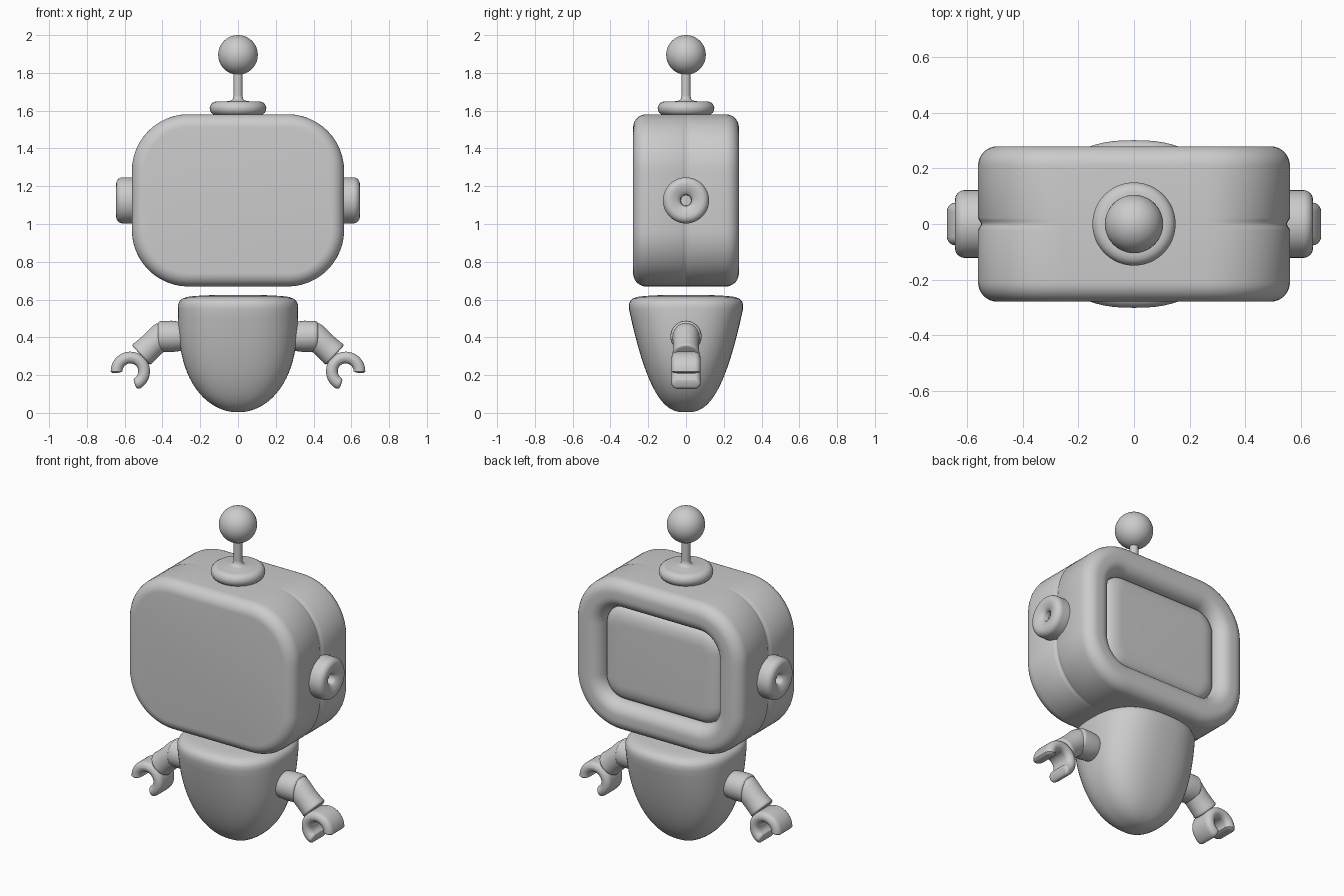
import bpy, bmesh
from math import sin, cos, pi, radians
from mathutils import Vector

if "Cube" in bpy.data.objects:
    bpy.data.objects.remove(bpy.data.objects["Cube"])


def loft(name, loops):
    """Skin a list of equal-length point loops and cap both ends."""
    bm = bmesh.new()
    rings = [[bm.verts.new(p) for p in loop] for loop in loops]
    n = len(rings[0])
    for a, b in zip(rings, rings[1:]):
        for i in range(n):
            j = (i + 1) % n
            bm.faces.new((a[i], a[j], b[j], b[i]))
    bm.faces.new(rings[0])
    bm.faces.new(rings[-1])
    bmesh.ops.recalc_face_normals(bm, faces=bm.faces)
    mesh = bpy.data.meshes.new(name)
    bm.to_mesh(mesh)
    bm.free()
    obj = bpy.data.objects.new(name, mesh)
    bpy.context.collection.objects.link(obj)
    return obj


def lathe(name, origin, axis, profile, n=48):
    """Revolve (radius, distance) pairs around an axis."""
    axis, origin = Vector(axis).normalized(), Vector(origin)
    u = axis.cross(Vector((0, 1, 0))).normalized()
    v = axis.cross(u)
    return loft(name, [[origin + axis * d + (u * cos(2 * pi * i / n) + v * sin(2 * pi * i / n)) * max(r, 0.001)
                        for i in range(n)] for r, d in profile])


def rounded_rect(hw, hh, r, n=12):
    pts = []
    for k, (sx, sy) in enumerate(((1, 1), (-1, 1), (-1, -1), (1, -1))):
        for i in range(n + 1):
            a = pi / 2 * (k + i / n)
            pts.append((sx * (hw - r) + r * cos(a), sy * (hh - r) + r * sin(a)))
    return pts


def arc(cx, cy, rx, ry, a0, a1, n=8):
    return [(cx + rx * cos(radians(a0 + (a1 - a0) * i / n)),
             cy + ry * sin(radians(a0 + (a1 - a0) * i / n))) for i in range(n + 1)]


# Head: (inset, y) section from the flat front, past the side seam,
# over the rolled rim at the back and up onto the recessed screen
section = arc(0.07, -0.21, 0.07, 0.07, 270, 180)
section += [(0, y) for y in (-0.022, -0.012, -0.004, 0.004, 0.012, 0.022)]
section += arc(0.07, 0.21, 0.07, 0.07, 180, 90)
section += arc(0.10, 0.20, 0.075, 0.08, 90, 0)
section += arc(0.27, 0.20, 0.093, 0.045, 180, 90)


def head_loop(inset, y):
    pts = []
    for x, z in rounded_rect(0.562 - inset, 0.456 - inset, max(0.30 - inset, 0.04)):
        # the seam is deepest at the sides and fades out over the top and bottom
        depth = 0.011 * max(0, 1 - abs(y) / 0.02) * min(1, max(0, (abs(x) - 0.262) / 0.29))
        k = 1 - depth / 0.5
        pts.append((x * k, y, 1.125 + z * k))
    return pts


loft("head", [head_loop(d, y) for d, y in section])

# Antenna
lathe("antenna_base", (0, 0, 0), (0, 0, 1),
      [(0.12, 1.57)] + arc(0.113, 1.612, 0.037, 0.037, -80, 90) +
      [(0.05, 1.65), (0.034, 1.655), (0.026, 1.665), (0.024, 1.68)])
lathe("antenna_stem", (0, 0, 0), (0, 0, 1), [(0.024, 1.64), (0.024, 1.83)], 24)
lathe("antenna_ball", (0, 0, 1.895), (0, 0, 1), arc(0, 0, 0.105, 0.105, -90, 90, 24))

# Body: tapered egg, wider from the front than from the side
rows = []
for i in range(1, 25):
    t = (i / 24) ** 2
    rows.append((0.003 + 0.547 * t, 0.318 * (1 - (1 - t) ** 2.6) ** 0.5, 0.302 * t ** 0.385))
rows += [(0.575, 0.317, 0.302), (0.592, 0.309, 0.296), (0.605, 0.294, 0.282),
         (0.614, 0.27, 0.258), (0.619, 0.23, 0.22), (0.624, 0.13, 0.13)]


def squircle(a, b, z, n=72, p=2 / 2.5):
    pts = []
    for i in range(n):
        c, s = cos(2 * pi * i / n), sin(2 * pi * i / n)
        pts.append((a * abs(c) ** p * (1 if c > 0 else -1), b * abs(s) ** p * (1 if s > 0 else -1), z))
    return pts


loft("body", [squircle(a, b, z) for z, a, b in rows])

for side, s in (("right", 1), ("left", -1)):
    # Ear: dished disc with a small centre hole
    lathe("ear_" + side, (0, 0, 1.125), (s, 0, 0),
          [(0.122, 0.54)] + arc(0.087, 0.61, 0.035, 0.035, 0, 90) +
          [(0.07, 0.643), (0.05, 0.635), (0.036, 0.628), (0.03, 0.62), (0.028, 0.59), (0, 0.59)])
    # Shoulder collar
    lathe("shoulder_" + side, (0, 0, 0.405), (s, 0, 0),
          [(0.07, 0.27), (0.078, 0.31), (0.083, 0.35), (0.082, 0.39)] + arc(0.062, 0.405, 0.02, 0.02, 0, 90))
    # Forearm
    lathe("forearm_" + side, (s * 0.40, 0, 0.41), (s * 0.115, 0, -0.105),
          [(0.05, -0.04), (0.068, -0.02), (0.072, 0.01), (0.068, 0.07), (0.07, 0.13)] +
          arc(0.06, 0.143, 0.012, 0.012, 0, 90, 5))
    # Claw hand: rounded section swept along an open ring
    sweep = [(-7, 0.35), (-5, 0.75), (0, 1)] + [(a, 1) for a in range(8, 241, 8)] + [(245, 0.93), (249, 0.75), (251, 0.35)]
    loops = []
    for deg, k in sweep:
        a = radians(deg)
        loops.append([(s * (0.57 + (0.073 + u) * cos(a)), v, 0.22 + (0.073 + u) * sin(a))
                      for u, v in rounded_rect(0.031 * k, 0.077 - 0.031 * (1 - k), 0.031 * k, 6)])
    loft("hand_" + side, loops)

bpy.ops.object.select_all(action='SELECT')
bpy.context.view_layer.objects.active = bpy.data.objects["head"]
bpy.ops.object.shade_smooth_by_angle(angle=radians(40))
